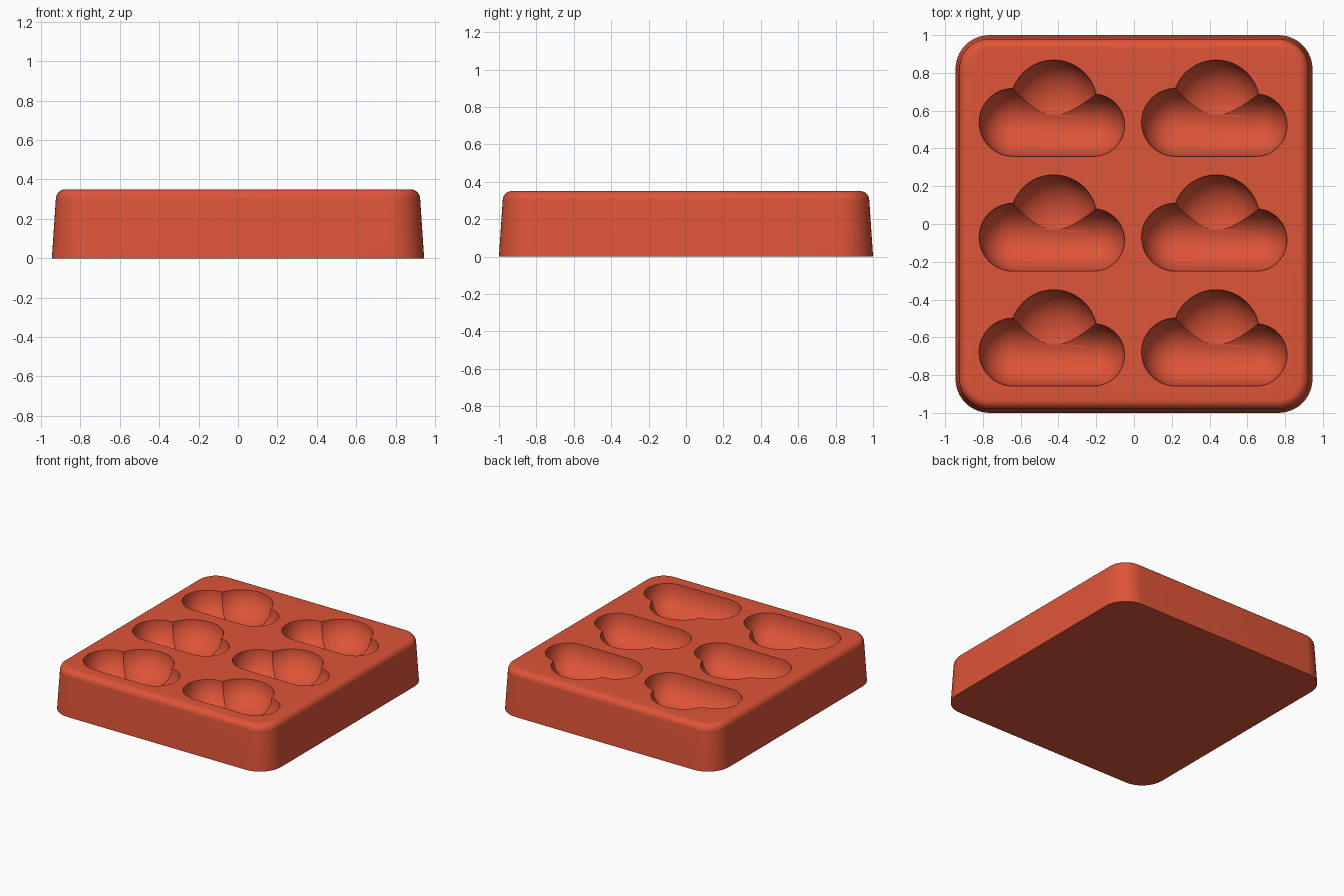
import bpy, bmesh
from math import sin, cos, pi
from mathutils import Matrix, Vector

cube = bpy.data.objects.get("Cube")
if cube:
    bpy.data.objects.remove(cube, do_unlink=True)

HEIGHT = 0.35
DEPTH = 0.2
RED = (0.73, 0.09, 0.04, 1)
red = bpy.data.materials.new("terracotta_red")
red.use_nodes = True
red.diffuse_color = RED
red.node_tree.nodes["Principled BSDF"].inputs["Base Color"].default_value = RED


def make_object(name, bm):
    bmesh.ops.recalc_face_normals(bm, faces=bm.faces)
    mesh = bpy.data.meshes.new(name)
    bm.to_mesh(mesh)
    bm.free()
    mesh.materials.append(red)
    obj = bpy.data.objects.new(name, mesh)
    bpy.context.collection.objects.link(obj)
    return obj


def rounded_ring(bm, inset, z, steps=12):
    """Rounded rectangle of vertices, shrunk by inset."""
    radius = 0.18
    verts = []
    for i, (sx, sy) in enumerate([(1, 1), (-1, 1), (-1, -1), (1, -1)]):
        for k in range(steps + 1):
            a = (i + k / steps) * pi / 2
            r = radius - inset
            verts.append(bm.verts.new((sx * (0.945 - radius) + r * cos(a),
                                       sy * (1 - radius) + r * sin(a), z)))
    return verts


def add_ellipsoid(bm, x, y, r):
    place = Matrix.Translation((x, y, HEIGHT)) @ Matrix.Diagonal((r, r, DEPTH, 1))
    return bmesh.ops.create_uvsphere(bm, u_segments=48, v_segments=32,
                                     radius=1, matrix=place)["verts"]


# Tray body: drafted walls and a rounded top rim
fillet = 0.05
profile = [(0, 0)]
for k in range(9):
    a = k / 8 * pi / 2
    profile.append((0.02 + fillet * (1 - cos(a)), HEIGHT - fillet * (1 - sin(a))))
bm = bmesh.new()
rings = [rounded_ring(bm, inset, z) for inset, z in profile]
for low, high in zip(rings, rings[1:]):
    for i in range(len(low)):
        j = (i + 1) % len(low)
        bm.faces.new((low[i], low[j], high[j], high[i]))
bm.faces.new(rings[0])
bm.faces.new(rings[-1])
tray = make_object("mould_tray", bm)

# Cloud pockets: a long tapered base and a larger puff above it
base_bm, puff_bm = bmesh.new(), bmesh.new()
for cx in (-0.435, 0.425):
    for row in (-1, 0, 1):
        cy = 0.608 * row - 0.07
        add_ellipsoid(puff_bm, cx + 0.01, cy + 0.1, 0.23)
        ends = bmesh.new()
        add_ellipsoid(ends, cx - 0.205, cy, 0.18)
        add_ellipsoid(ends, cx + 0.22, cy - 0.015, 0.165)
        hull = bmesh.ops.convex_hull(ends, input=ends.verts)
        inner = [v for v in hull["geom_interior"] if isinstance(v, bmesh.types.BMVert)]
        bmesh.ops.delete(ends, geom=inner, context="VERTS")
        # drop leftover sphere faces that lie inside the hull
        loose = [f for f in ends.faces if any(not e.is_manifold for e in f.edges)]
        if loose:
            points = [v.co.copy() for v in ends.verts]
            ends.clear()
            bmesh.ops.convex_hull(ends, input=[ends.verts.new(p) for p in points])
        part = bpy.data.meshes.new("pocket_part")
        ends.to_mesh(part)
        ends.free()
        base_bm.from_mesh(part)
        bpy.data.meshes.remove(part)

cutters = [make_object("pocket_base_cutter", base_bm),
           make_object("pocket_puff_cutter", puff_bm)]
for cutter in cutters:
    cutter.hide_render = True
    mod = tray.modifiers.new(cutter.name, "BOOLEAN")
    mod.operation = "DIFFERENCE"
    mod.solver = "EXACT"
    mod.object = cutter

# Apply the cuts and discard the cutters
bpy.context.view_layer.update()
graph = bpy.context.evaluated_depsgraph_get()
result = bpy.data.meshes.new_from_object(tray.evaluated_get(graph))
tray.modifiers.clear()
tray.data = result
for cutter in cutters:
    bpy.data.objects.remove(cutter, do_unlink=True)
result.materials.clear()
result.materials.append(red)
for face in result.polygons:
    face.material_index = 0

# Smooth walls with crisp pocket rims
bpy.ops.object.select_all(action="DESELECT")
tray.select_set(True)
bpy.context.view_layer.objects.active = tray
bpy.ops.object.shade_smooth_by_angle(angle=pi / 6)
